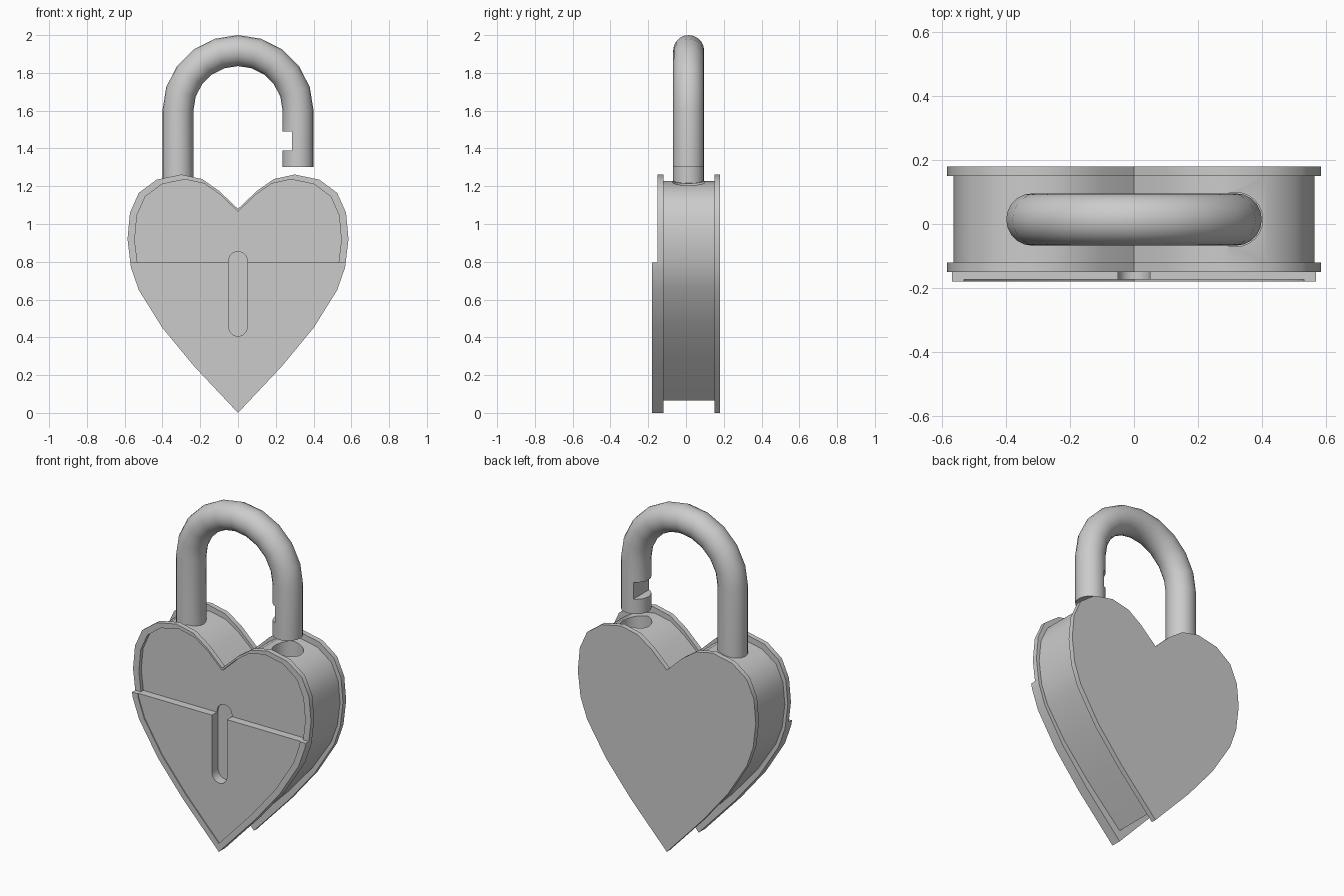
import bpy, bmesh
from math import sin, cos, pi, radians
from mathutils import Vector

if "Cube" in bpy.data.objects:
    bpy.data.objects.remove(bpy.data.objects["Cube"])

# Right half of the heart outline (x, z), from the notch down to the tip
HALF = [(0, 1.08), (.10, 1.175), (.19, 1.238), (.30, 1.262), (.43, 1.235), (.525, 1.165),
        (.572, 1.06), (.585, .92), (.567, .77), (.525, .65), (.40, .45), (.235, .25), (0, 0)]


def heart(sx=1, sz=1, z0=0):
    right = [(x * sx, z * sz + z0) for x, z in HALF]
    return right + [(-x, z) for x, z in right[-2:0:-1]]


def make(name, bm):
    bmesh.ops.recalc_face_normals(bm, faces=bm.faces)
    me = bpy.data.meshes.new(name)
    bm.to_mesh(me)
    bm.free()
    ob = bpy.data.objects.new(name, me)
    bpy.context.collection.objects.link(ob)
    return ob


def prism(name, outline, y0, y1, keep=None):
    """Extrude an xz outline along y; keep=+1/-1 keeps the part above/below the seam."""
    bm = bmesh.new()
    a = [bm.verts.new((x, y0, z)) for x, z in outline]
    b = [bm.verts.new((x, y1, z)) for x, z in outline]
    bm.faces.new(a)
    bm.faces.new(b)
    n = len(a)
    for i in range(n):
        j = (i + 1) % n
        bm.faces.new((a[i], a[j], b[j], b[i]))
    if keep:
        res = bmesh.ops.bisect_plane(bm, geom=bm.verts[:] + bm.edges[:] + bm.faces[:],
                                     plane_co=(0, 0, .797), plane_no=(0, 0, -keep),
                                     clear_outer=True)
        cut = [e for e in res["geom_cut"] if isinstance(e, bmesh.types.BMEdge)]
        bmesh.ops.holes_fill(bm, edges=cut, sides=0)
    return make(name, bm)


def select(ob):
    bpy.ops.object.select_all(action='DESELECT')
    ob.select_set(True)
    bpy.context.view_layer.objects.active = ob


def carve(ob, *cutters):
    select(ob)
    for c in cutters:
        m = ob.modifiers.new("cut", 'BOOLEAN')
        m.operation, m.solver, m.object = 'DIFFERENCE', 'EXACT', c
        bpy.ops.object.modifier_apply(modifier=m.name)


def smooth(ob, deg):
    select(ob)
    bpy.ops.object.shade_smooth_by_angle(angle=radians(deg))


R, LEG, YC = .082, .318, .014

# Cutters: panel recesses, keyhole slot, shackle hole, latch notch
inset = heart(.935, .94, .05)
upper_recess = prism("cutter_upper_recess", inset, -.3, -.127)
lower_recess = prism("cutter_lower_recess", inset, -.3, -.174)
slot = [(.05 * cos(i * pi / 6), .805 + .05 * sin(i * pi / 6)) for i in range(7)]
slot += [(.05 * cos(i * pi / 6), .455 + .05 * sin(i * pi / 6)) for i in range(6, 13)]
keyhole = prism("cutter_keyhole", slot, -.3, -.115)
notch = prism("cutter_latch_notch", [(.2, 1.39), (.285, 1.39), (.285, 1.49), (.2, 1.49)], -.2, .2)
bm = bmesh.new()
bmesh.ops.create_cone(bm, cap_ends=True, segments=24, radius1=R + .003, radius2=R + .003, depth=.5)
bmesh.ops.translate(bm, verts=bm.verts, vec=(LEG, YC, 1.25))
hole = make("cutter_shackle_hole", bm)

# Lock body between the two plates
body = prism("lock_body", heart(.967, .92, .066), -.12, .15)
carve(body, hole, keyhole)

# Back plate, upper front rim and raised lower front plate
back = prism("back_plate", heart(), .15, .18)
upper = prism("upper_front_plate", heart(), -.15, -.12, keep=1)
carve(upper, upper_recess, keyhole)
lower = prism("lower_front_plate", heart(), -.18, -.12, keep=-1)
carve(lower, lower_recess, keyhole)

# Shackle: round bar swept along an open arch
path = [(-LEG, 1.1, pi)]
path += [(LEG * cos(a), 1.6 + LEG * sin(a), a) for a in (pi - i * pi / 10 for i in range(11))]
path += [(LEG, 1.302, 0)]
bm = bmesh.new()
rings = []
for x, z, a in path:
    out = Vector((cos(a), 0, sin(a)))
    rings.append([bm.verts.new(Vector((x, YC, z)) + R * cos(t) * out + Vector((0, R * sin(t), 0)))
                  for t in (2 * pi * k / 20 for k in range(20))])
for r, s in zip(rings, rings[1:]):
    for k in range(20):
        j = (k + 1) % 20
        bm.faces.new((r[k], r[j], s[j], s[k]))
bm.faces.new(rings[0])
bm.faces.new(rings[-1])
shackle = make("shackle", bm)
carve(shackle, notch)

for ob in (body, back, upper, lower, shackle):
    smooth(ob, 38)
for c in (upper_recess, lower_recess, keyhole, notch, hole):
    bpy.data.objects.remove(c)
